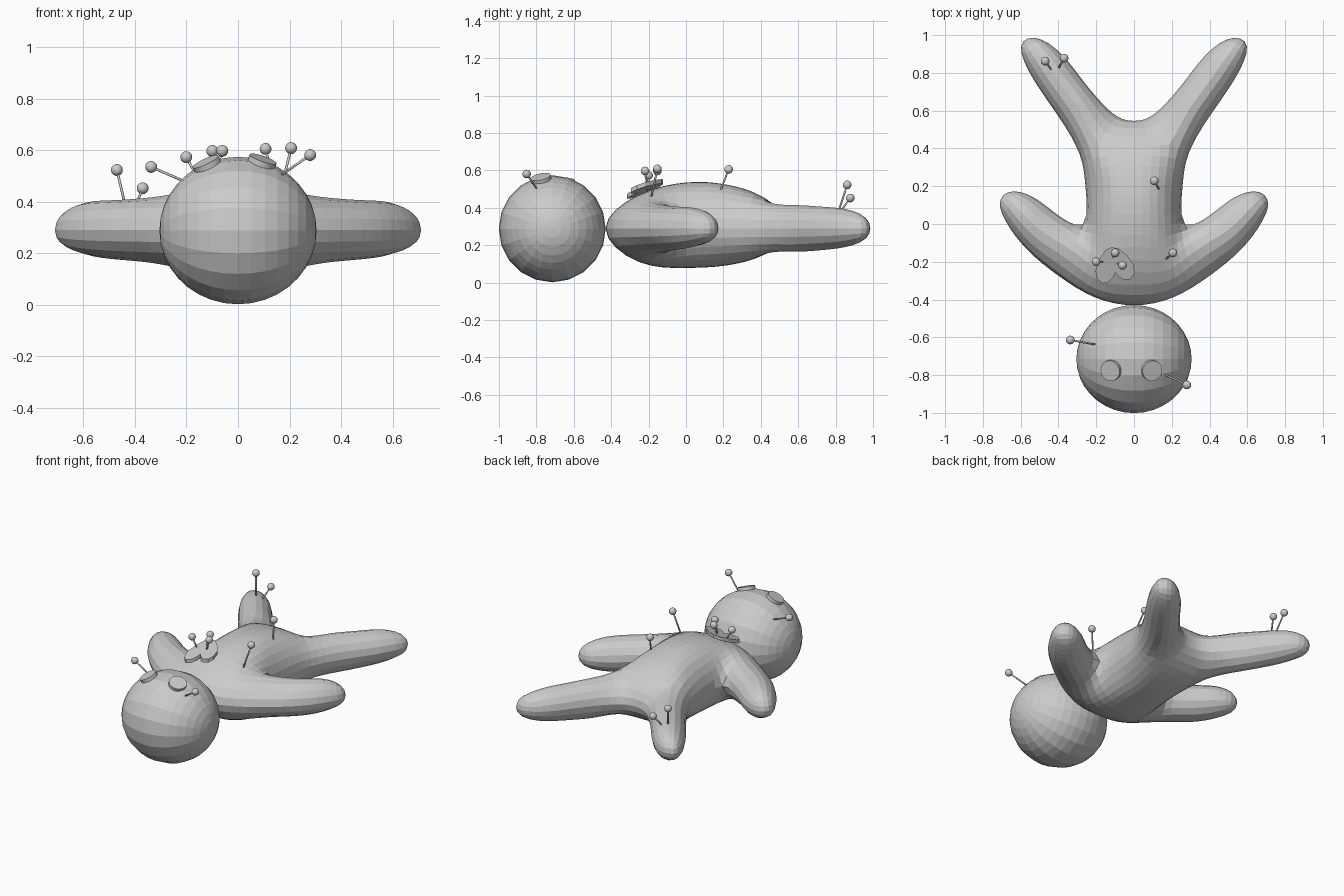
import bpy, bmesh, math
from mathutils import Vector, Matrix

if "Cube" in bpy.data.objects:
    bpy.data.objects.remove(bpy.data.objects["Cube"])

MID = 0.29


def make_object(name, bm, smooth=False):
    bmesh.ops.recalc_face_normals(bm, faces=bm.faces)
    for f in bm.faces:
        f.smooth = smooth
    me = bpy.data.meshes.new(name)
    bm.to_mesh(me)
    bm.free()
    ob = bpy.data.objects.new(name, me)
    bpy.context.collection.objects.link(ob)
    return ob


# Body plan, right half: outline points (x, y)
outline = {
    "neck": (0, -.435), "shoulder": (.21, -.385),
    "a1o": (.40, -.28), "a2o": (.56, -.14), "a3o": (.68, .015),
    "hand": (.695, .157), "a3i": (.55, .15), "a2i": (.43, .07),
    "armpit": (.27, -.005), "waist": (.26, .2), "hip": (.285, .37),
    "l1o": (.385, .545), "l2o": (.48, .685), "l3o": (.582, .86),
    "foot": (.565, .985), "l3i": (.41, .925), "l2i": (.29, .785),
    "l1i": (.19, .66), "j": (.085, .572), "crotch": (0, .545),
}
# Ridge points (x, y, top z, bottom z)
ridge = {
    "r1": (0, -.25, .47, .11), "r2": (0, 0, .535, .08),
    "r3": (0, .2, .525, .09), "r4": (0, .42, .455, .15),
    "m1": (.17, -.25, .445, .13), "m2": (.165, .0, .485, .115),
    "m3": (.16, .2, .48, .125), "m4": (.19, .42, .435, .155),
    "a1r": (.32, -.14, .42, .16), "a2r": (.497, -.035, .405, .178),
    "a3r": (.615, .083, .39, .205),
    "l1r": (.288, .602, .415, .165), "l2r": (.385, .735, .405, .175),
    "l3r": (.496, .892, .385, .2),
}
torso_faces = ["neck shoulder m1 r1", "shoulder a1o a1r m1", "m1 a1r armpit m2",
               "r1 m1 m2 r2", "r2 m2 m3 r3", "m2 armpit waist m3",
               "r3 m3 m4 r4", "m3 waist hip m4", "r4 m4 j crotch"]
arm_faces = ["a1o a2o a2r a1r", "a1r a2r a2i armpit", "a2o a3o a3r a2r",
             "a2r a3r a3i a2i", "a3o hand a3r", "a3r hand a3i"]
leg_faces = ["m4 l1r l1i j", "m4 hip l1o l1r", "l1o l2o l2r l1r", "l1r l2r l2i l1i",
             "l2o l3o l3r l2r", "l2r l3r l3i l2i", "l3o foot l3r", "l3r foot l3i"]

bm = bmesh.new()
cache = {}


def body_vert(name, side, layer):
    if name in outline:
        x, y = outline[name]
        z = MID
    else:
        x, y = ridge[name][:2]
        z = ridge[name][2 + layer]
    key = (round(x * side, 4), y, z)
    if key not in cache:
        cache[key] = bm.verts.new(key)
    return cache[key]


for side in (1, -1):
    for layer in (0, 1):
        for f in torso_faces + arm_faces + leg_faces:
            bm.faces.new([body_vert(n, side, layer) for n in f.split()])
body = make_object("body", bm)
sub = body.modifiers.new("subdivision", 'SUBSURF')
sub.levels = sub.render_levels = 2

# Move the cage so that the rounded surface passes through the plan points
targets = [v.co.copy() for v in body.data.vertices]
for _ in range(5):
    dg = bpy.context.evaluated_depsgraph_get()
    ev = body.evaluated_get(dg)
    em = ev.to_mesh()
    moved = [em.vertices[i].co.copy() for i in range(len(targets))]
    ev.to_mesh_clear()
    for v, t, m in zip(body.data.vertices, targets, moved):
        v.co += (t - m) * 0.9
    body.data.update()
    body.update_tag()
    bpy.context.view_layer.update()

# Head, poles along x
HEAD = Vector((0, -.715, .288))
bm = bmesh.new()
bmesh.ops.create_uvsphere(bm, u_segments=20, v_segments=18, radius=1)
bm.transform(Matrix.Translation(HEAD) @ Matrix.Diagonal((.305, .286, .286, 1))
             @ Matrix.Rotation(math.pi / 2, 4, 'Y'))
make_object("head", bm)


def facing(center, normal):
    return Matrix.Translation(center) @ Vector(normal).to_track_quat('Z', 'Y').to_matrix().to_4x4()


# Button eyes
for name, x, z in (("eye_left", -.122, .546), ("eye_right", .094, .556)):
    c = Vector((x, -.775, z))
    bm = bmesh.new()
    bmesh.ops.create_cone(bm, cap_ends=True, segments=24, radius1=.055, radius2=.055, depth=.022)
    bm.transform(facing(c, c - HEAD))
    make_object(name, bm)

# Heart patch
half = [(.035, .078), (.075, .035), (.103, -.02), (.1, -.065), (.075, -.093),
        (.04, -.09), (.015, -.07)]
loop = [(0, .09)] + half + [(0, -.045)] + [(-x, y) for x, y in reversed(half)]
bm = bmesh.new()
f = bm.faces.new([bm.verts.new((x, y, -.012)) for x, y in loop])
ext = bmesh.ops.extrude_face_region(bm, geom=[f])["geom"]
bmesh.ops.translate(bm, verts=[g for g in ext if isinstance(g, bmesh.types.BMVert)], vec=(0, 0, .024))
tilt = Matrix(((1, 0, 0, 0), (0, 1, 0, 0), (.18, .36, 1, 0), (0, 0, 0, 1)))
bm.transform(Matrix.Translation((-.106, -.212, .508)) @ tilt @ Matrix.Rotation(.15, 4, 'Z'))
make_object("heart_patch", bm)

# Pins: (ball centre, entry point)
pins = [
    ((-.337, -.614, .535), (-.21, -.637, .48)),
    ((.28, -.852, .581), (.17, -.80, .505)),
    ((-.47, .862, .523), (-.44, .82, .395)),
    ((-.37, .878, .452), (-.397, .83, .385)),
    ((.107, .228, .605), (.132, .185, .495)),
    ((.206, -.153, .608), (.17, -.185, .46)),
    ((-.201, -.20, .573), (-.16, -.20, .50)),
    ((-.10, -.153, .597), (-.112, -.18, .51)),
    ((-.061, -.219, .597), (-.09, -.207, .51)),
]
for i, (top, base) in enumerate(pins, 1):
    top, base = Vector(top), Vector(base)
    d = top - base
    base -= d.normalized() * .02
    bm = bmesh.new()
    bmesh.ops.create_cone(bm, cap_ends=True, segments=8, radius1=.005, radius2=.005,
                          depth=(top - base).length, matrix=facing((top + base) / 2, d))
    bmesh.ops.create_uvsphere(bm, u_segments=16, v_segments=10, radius=.023, matrix=facing(top, d))
    make_object(f"pin_{i}", bm, smooth=True)
